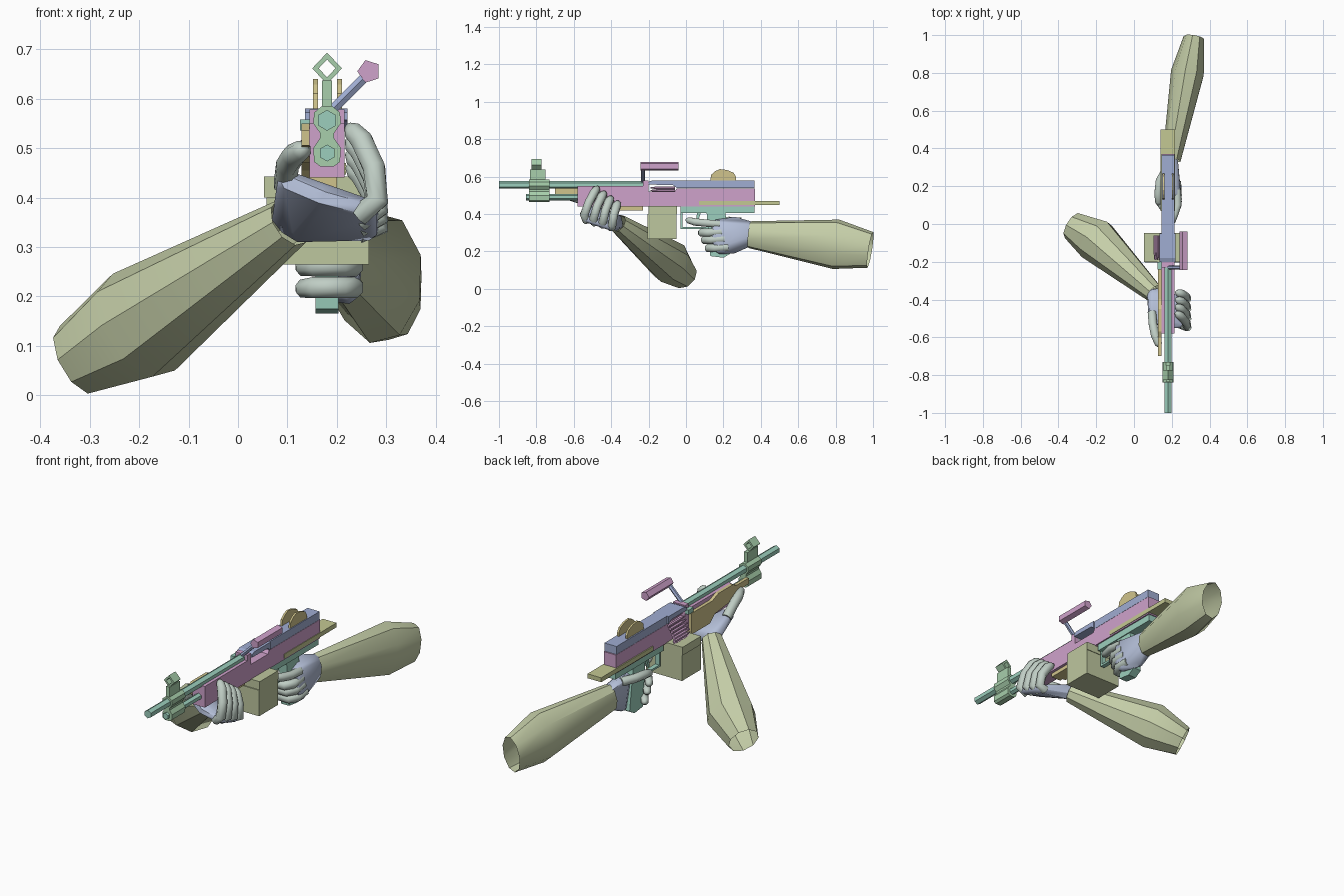
import bpy, bmesh, math
from mathutils import Vector

if "Cube" in bpy.data.objects:
    bpy.data.objects.remove(bpy.data.objects["Cube"])


def mat(name, hexa):
    m = bpy.data.materials.new(name)
    c = [int(hexa[i:i + 2], 16) / 255 for i in (0, 2, 4)]
    m.diffuse_color = [((v + 0.055) / 1.055) ** 2.4 for v in c] + [1]
    m.use_nodes = True
    m.node_tree.nodes["Principled BSDF"].inputs["Base Color"].default_value = m.diffuse_color
    return m


PINK, BLUE = mat("pink", "CFA2CB"), mat("blue", "A0ADD2")
TEAL, GREEN = mat("teal", "9CCFBD"), mat("green", "A8CFAC")
SLEEVE, BOX = mat("sleeve_olive", "C5CEA8"), mat("box_olive", "BEC79F")
YELLOW, STOCK = mat("yellow", "D0C48C"), mat("stock_olive", "C4C893")
SKIN, GLOVE = mat("finger_grey", "C0CEC5"), mat("palm_blue", "B4BFD8")
CX = 0.18   # centre line of the gun


def finish(name, bm, m, smooth=0):
    bmesh.ops.recalc_face_normals(bm, faces=bm.faces)
    me = bpy.data.meshes.new(name)
    bm.to_mesh(me)
    bm.free()
    ob = bpy.data.objects.new(name, me)
    bpy.context.collection.objects.link(ob)
    me.materials.append(m)
    if smooth:
        bpy.ops.object.select_all(action='DESELECT')
        ob.select_set(True)
        bpy.context.view_layer.objects.active = ob
        bpy.ops.object.shade_smooth_by_angle(angle=math.radians(smooth))
    return ob


def prism(name, pts, axis, lo, hi, m):
    """Extrude a 2D outline along x (pts are y,z) or y (pts are x,z)."""
    bm = bmesh.new()
    def place(p, d):
        return (d, p[0], p[1]) if axis == 'x' else (p[0], d, p[1])
    a = [bm.verts.new(place(p, lo)) for p in pts]
    b = [bm.verts.new(place(p, hi)) for p in pts]
    n = len(pts)
    bm.faces.new(a)
    bm.faces.new(b[::-1])
    for i in range(n):
        bm.faces.new((a[i], a[(i + 1) % n], b[(i + 1) % n], b[i]))
    return finish(name, bm, m)


def box(name, x0, x1, y0, y1, z0, z1, m):
    return prism(name, [(y0, z0), (y1, z0), (y1, z1), (y0, z1)], 'x', x0, x1, m)


def tube(name, pts, radii, m, sides=6, ref=(0, 0, 1), smooth=0, cap=True):
    """Loft rings along a path; a radius may be a (wide, tall) pair."""
    bm = bmesh.new()
    pts = [Vector(p) for p in pts]
    rings = []
    for i, p in enumerate(pts):
        t = (pts[min(i + 1, len(pts) - 1)] - pts[max(i - 1, 0)]).normalized()
        s = t.cross(Vector(ref)).normalized()
        u = s.cross(t)
        r = radii[i]
        rw, rt = r if isinstance(r, tuple) else (r, r)
        angs = [2 * math.pi * (k + 0.5) / sides for k in range(sides)]
        rings.append([bm.verts.new(p + s * rw * math.cos(a) + u * rt * math.sin(a)) for a in angs])
    for a, b in zip(rings, rings[1:]):
        for k in range(sides):
            bm.faces.new((a[k], a[(k + 1) % sides], b[(k + 1) % sides], b[k]))
    if cap:
        bm.faces.new(rings[0])
        bm.faces.new(rings[-1])
    return finish(name, bm, m, smooth)


def finger(name, pts, r, ref):
    """Bent finger with a rounded tip."""
    a, b = Vector(pts[-2]), Vector(pts[-1])
    path = list(pts[:-1]) + [b - (b - a).normalized() * r * 0.7, b]
    radii = [r] * (len(path) - 2) + [r * 0.85, r * 0.35]
    return tube(name, path, radii, SKIN, 8, ref, 60)


def hull(name, balls, m):
    """Convex skin over small spheres given as x, y, z, radius."""
    bm = bmesh.new()
    for x, y, z, r in balls:
        res = bmesh.ops.create_icosphere(bm, subdivisions=1, radius=r)
        bmesh.ops.translate(bm, verts=res['verts'], vec=(x, y, z))
    res = bmesh.ops.convex_hull(bm, input=bm.verts[:])
    junk = {g for g in res['geom_interior'] + res['geom_unused'] if isinstance(g, bmesh.types.BMVert)}
    bmesh.ops.delete(bm, geom=list(junk), context='VERTS')
    return finish(name, bm, m, 50)


# Receiver and top cover
L, R = CX - 0.035, CX + 0.035
box("front_receiver", L, R, -0.58, -0.23, 0.44, 0.55, PINK)
prism("rear_receiver", [(-0.229, 0.44), (0.37, 0.44), (0.37, 0.537), (-0.05, 0.537),
                        (-0.06, 0.52), (-0.2, 0.52), (-0.2, 0.578), (-0.229, 0.578)], 'x', L, R, PINK)
prism("top_cover", [(-0.05, 0.538), (0.365, 0.538), (0.365, 0.58), (-0.05, 0.58)], 'x', L, R, BLUE)
prism("feed_cover", [(-0.2, 0.557), (-0.07, 0.555), (-0.05, 0.54), (-0.05, 0.58),
                     (-0.18, 0.58), (-0.2, 0.572)], 'x', L - 0.01, R + 0.006, BLUE)

# Barrel and gas tube
tube("barrel", [(CX, -1, 0.556), (CX, -0.2, 0.556)], [0.021] * 2, TEAL, 6, smooth=30)
tube("gas_tube", [(CX, -0.855, 0.49), (CX, -0.57, 0.49)], [0.017] * 2, TEAL, 6, smooth=30)

# Front sight: diamond ring, post and clamps
dia = [(0, 1), (1, 0), (0, -1), (-1, 0)]
for i in range(4):
    a, b = dia[i], dia[(i + 1) % 4]
    quad = [(CX + p[0] * s, 0.661 + p[1] * s * 1.06) for p, s in ((a, 0.03), (b, 0.03), (b, 0.017), (a, 0.017))]
    prism(f"sight_ring_{i}", quad, 'y', -0.825, -0.772, GREEN)
prism("sight_post", [(CX - 0.01, 0.57), (CX + 0.01, 0.57), (CX + 0.01, 0.637), (CX - 0.01, 0.637)],
      'y', -0.835, -0.75, GREEN)
half = [(0.014, 0.463), (0.026, 0.472), (0.028, 0.5), (0.014, 0.52), (0.014, 0.53), (0.028, 0.55), (0.026, 0.572), (0.01, 0.585)]
prism("sight_clamp", [(CX + x, z) for x, z in half] + [(CX - x, z) for x, z in half[::-1]],
      'y', -0.84, -0.73, GREEN)

# Rear sight plates
arc = [(0.13, 0.58), (0.135, 0.61), (0.155, 0.628), (0.18, 0.64), (0.22, 0.635), (0.255, 0.62), (0.267, 0.6), (0.267, 0.58)]
for side, x in (("left", CX - 0.023), ("right", CX + 0.025)):
    prism(f"rear_sight_{side}", arc, 'x', x - 0.005, x + 0.005, YELLOW)

# Carrying handle
tube("handle_strut", [(0.185, -0.23, 0.572), (0.265, -0.23, 0.652)], [0.011] * 2, BLUE, 6, (0, 1, 0))
tube("carrying_handle", [(0.265, -0.243, 0.655), (0.265, -0.04, 0.655)], [0.024] * 2, PINK, 5)

# Stock rail
prism("stock_rail", [(0.07, 0.447), (0.5, 0.447), (0.5, 0.47), (0.07, 0.47)], 'x', L - 0.006, R + 0.003, STOCK)

# Side guard plate and underside
prism("side_guard", [(-0.7, 0.505), (-0.6, 0.5), (-0.55, 0.47), (-0.42, 0.455), (-0.38, 0.42), (-0.23, 0.42),
                     (-0.23, 0.53), (-0.4, 0.53), (-0.45, 0.55), (-0.57, 0.55), (-0.6, 0.535), (-0.7, 0.535)],
      'x', 0.128, 0.145, YELLOW)
box("under_guard", 0.145, 0.2, -0.4, -0.23, 0.42, 0.44, YELLOW)
box("feed_block", 0.125, 0.146, -0.24, -0.2, 0.535, 0.558, TEAL)

# Ammunition box and belt
box("ammo_box", 0.058, 0.265, -0.205, -0.05, 0.265, 0.4, BOX)
box("ammo_box_lid", 0.053, 0.265, -0.2, -0.047, 0.4, 0.443, BOX)
for i in range(8):
    t = i / 7
    x = 0.155 - 0.045 * math.sin(t * math.pi * 0.55)
    z = 0.54 - 0.1 * t
    tube(f"belt_round_{i}", [(x, -0.19, z), (x, -0.15, z), (x, -0.06, z)], [0.003, 0.008, 0.008], PINK, 6)

# Trigger group and grip
box("trigger_housing", CX - 0.028, CX + 0.028, -0.03, 0.365, 0.405, 0.44, TEAL)
for n, y0, y1, z0, z1 in (("front", -0.03, -0.02, 0.325, 0.41), ("bottom", -0.03, 0.15, 0.32, 0.33)):
    box(f"trigger_guard_{n}", CX - 0.012, CX + 0.012, y0, y1, z0, z1, TEAL)
prism("trigger", [(0.06, 0.41), (0.08, 0.41), (0.06, 0.345), (0.05, 0.345)], 'x', CX - 0.006, CX + 0.006, TEAL)
prism("pistol_grip", [(0.11, 0.41), (0.21, 0.41), (0.24, 0.19), (0.2, 0.166), (0.13, 0.175)],
      'x', CX - 0.023, CX + 0.023, TEAL)

# Right arm and hand on the grip
tube("right_sleeve", [(0.2, 0.34, 0.29), (0.285, 0.8, 0.238), (0.318, 0.985, 0.208)],
     [(0.05, 0.073), (0.09, 0.135), (0.056, 0.098)], SLEEVE, 9, smooth=35, cap=False)
hull("right_palm", [(0.2, 0.35, 0.325, 0.035), (0.2, 0.35, 0.265, 0.035), (0.17, 0.26, 0.36, 0.025),
                    (0.225, 0.16, 0.345, 0.025), (0.23, 0.15, 0.27, 0.022), (0.225, 0.18, 0.21, 0.025),
                    (0.19, 0.26, 0.215, 0.025)], GLOVE)
for i, (z, y) in enumerate(((0.3, 0.1), (0.262, 0.115), (0.218, 0.135))):
    finger(f"right_finger_{i}", [(0.228, y + 0.09, z + 0.005), (0.232, y + 0.02, z), (0.21, y - 0.015, z),
                                 (0.155, y - 0.015, z), (0.122, y + 0.03, z - 0.003)], 0.023, (0, 0, 1))
finger("right_index", [(0.23, 0.18, 0.345), (0.232, 0.1, 0.352), (0.215, 0.05, 0.357), (0.198, 0.0, 0.37)], 0.021, (0, 0, 1))
finger("right_thumb", [(0.17, 0.29, 0.36), (0.135, 0.23, 0.365), (0.128, 0.16, 0.36), (0.13, 0.1, 0.35)], 0.022, (0, 0, 1))

# Left arm and hand under the front
tube("left_sleeve", [(0.105, -0.365, 0.35), (-0.2, -0.085, 0.142), (-0.325, -0.01, 0.072)],
     [0.052, 0.118, 0.077], SLEEVE, 9, smooth=35, cap=False)
hull("left_palm", [(0.1, -0.375, 0.37, 0.035), (0.12, -0.37, 0.345, 0.035), (0.265, -0.41, 0.335, 0.022),
                   (0.265, -0.53, 0.375, 0.022), (0.17, -0.53, 0.4, 0.025), (0.1, -0.5, 0.43, 0.025)], GLOVE)
for i in range(4):
    t = i / 3
    finger(f"left_finger_{i}", [(0.245, -0.53 + 0.13 * t, 0.365 - 0.035 * t),
                                (0.282, -0.545 + 0.15 * t, 0.395 - 0.055 * t),
                                (0.275, -0.52 + 0.135 * t, 0.46 - 0.06 * t),
                                (0.25, -0.49 + 0.12 * t, 0.515 - 0.07 * t),
                                (0.222, -0.47 + 0.11 * t, 0.545 - 0.08 * t)], 0.024, (0, 1, 0))
finger("left_thumb", [(0.095, -0.47, 0.425), (0.1, -0.53, 0.465), (0.112, -0.59, 0.485), (0.135, -0.65, 0.5)], 0.024, (0, 0, 1))
